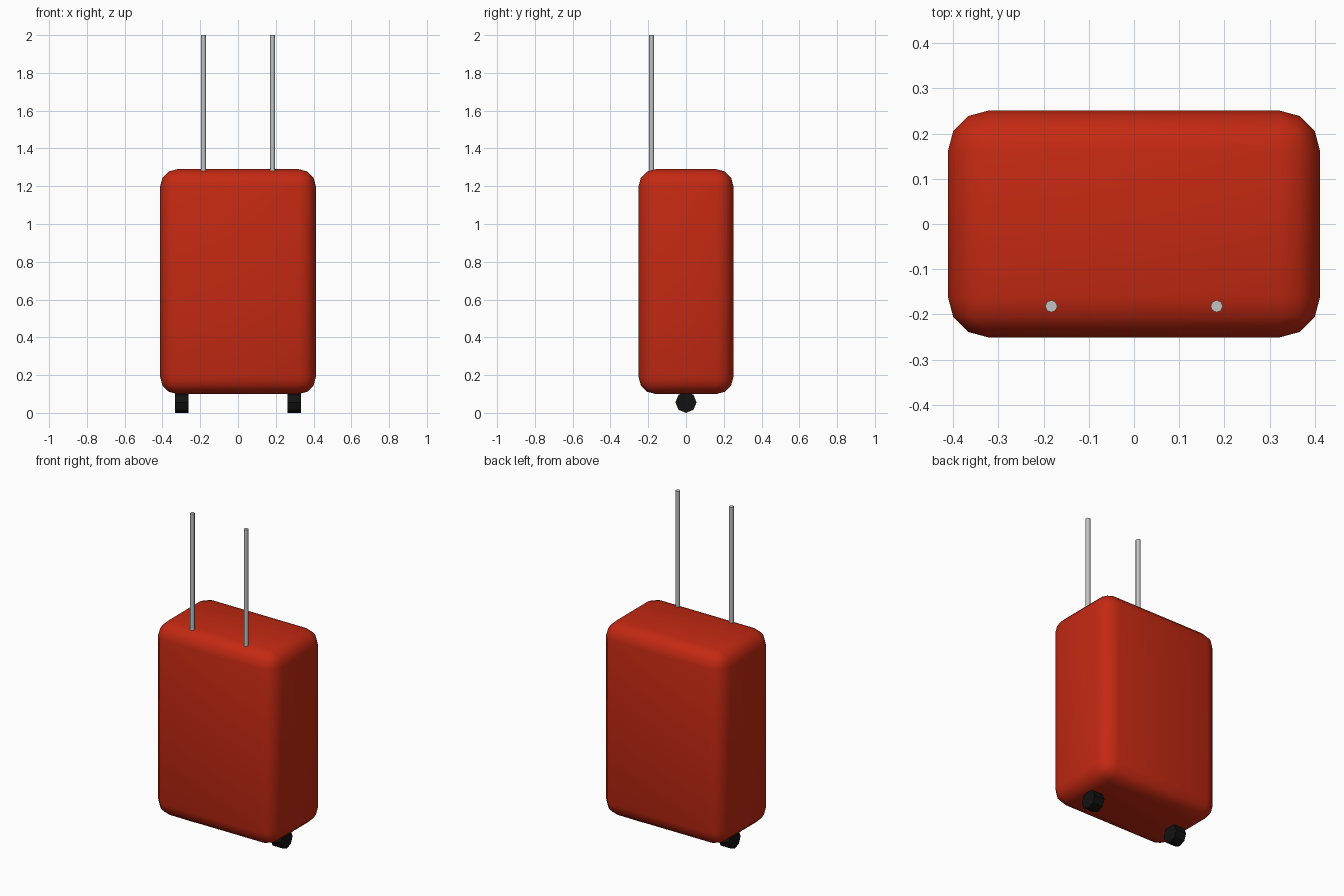
import bpy
import math

cube = bpy.data.objects.get("Cube")
if cube:
    bpy.data.objects.remove(cube, do_unlink=True)


def material(name, rgb):
    mat = bpy.data.materials.new(name)
    mat.use_nodes = True
    mat.diffuse_color = (*rgb, 1)
    mat.node_tree.nodes["Principled BSDF"].inputs["Base Color"].default_value = (*rgb, 1)
    return mat


def cylinder(name, radius, depth, location, mat, rotation=(0, 0, 0)):
    bpy.ops.mesh.primitive_cylinder_add(vertices=8, radius=radius, depth=depth,
                                        location=location, rotation=rotation)
    obj = bpy.context.object
    obj.name = name
    obj.data.materials.append(mat)
    return obj


red = material("red shell", (0.55, 0.022, 0.006))
grey = material("grey metal", (0.55, 0.55, 0.55))
black = material("black rubber", (0.006, 0.006, 0.006))

# Rounded case
bpy.ops.mesh.primitive_cube_add(size=1, location=(0, 0, 0.695))
case = bpy.context.object
case.name = "case"
case.scale = (0.824, 0.502, 1.19)
bpy.ops.object.transform_apply(location=False, rotation=False, scale=True)
case.data.materials.append(red)
bevel = case.modifiers.new("rounded edges", "BEVEL")
bevel.width = 0.09
bevel.segments = 3
bpy.ops.object.shade_smooth()

# Handle rods and wheels, one of each per side
for side, x in (("left", 1), ("right", -1)):
    cylinder(f"{side}_handle_rod", 0.0135, 0.8, (x * 0.183, -0.182, 1.6), grey)
    bpy.ops.object.shade_smooth_by_angle(angle=math.radians(50))
    cylinder(f"{side}_wheel", 0.056, 0.07, (x * 0.298, 0, 0.056), black,
             (0, math.radians(90), 0))
